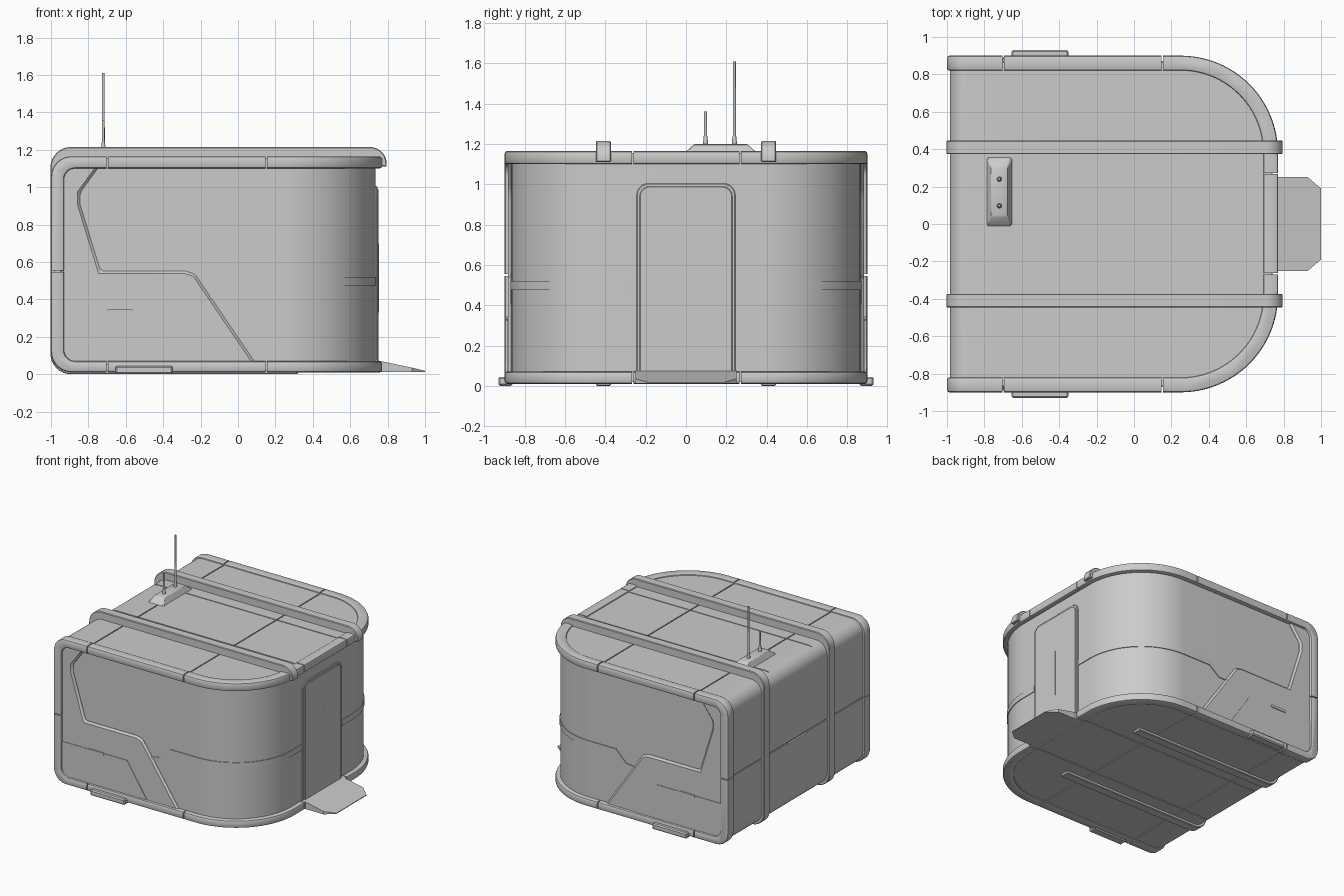
import bpy, bmesh
from math import pi, tan, sin, radians
from mathutils import Vector, Matrix

if "Cube" in bpy.data.objects:
    bpy.data.objects.remove(bpy.data.objects["Cube"])

# ---------- helpers ----------
def rounded(pts, n=8):
    """2D polygon from (a, b[, radius]) corners, filleted where a radius is given."""
    out = []
    for i, q in enumerate(pts):
        p = Vector(q[:2])
        if len(q) < 3:
            out.append(p)
            continue
        d1 = (Vector(pts[i - 1][:2]) - p).normalized()
        d2 = (Vector(pts[(i + 1) % len(pts)][:2]) - p).normalized()
        h, r = d1.angle(d2) / 2, q[2]
        c = p + (d1 + d2).normalized() * (r / sin(h))
        a, b = p + d1 * (r / tan(h)) - c, p + d2 * (r / tan(h)) - c
        sgn = 1 if a.x * b.y - a.y * b.x > 0 else -1
        for k in range(n + 1):
            out.append(c + Matrix.Rotation(sgn * (pi - 2 * h) * k / n, 2) @ a)
    return out

def make(name, bm):
    bmesh.ops.recalc_face_normals(bm, faces=bm.faces)
    me = bpy.data.meshes.new(name)
    bm.to_mesh(me)
    bm.free()
    ob = bpy.data.objects.new(name, me)
    bpy.context.collection.objects.link(ob)
    return ob

def prism(name, pts, axis, lo, hi):
    """Extrude a 2D polygon along an axis."""
    place = {'x': lambda p, t: (t, p[0], p[1]), 'y': lambda p, t: (p[0], t, p[1]),
             'z': lambda p, t: (p[0], p[1], t)}[axis]
    bm = bmesh.new()
    a = [bm.verts.new(place(p, lo)) for p in pts]
    b = [bm.verts.new(place(p, hi)) for p in pts]
    bm.faces.new(a)
    bm.faces.new(b)
    for i in range(len(a)):
        j = (i + 1) % len(a)
        bm.faces.new((a[i], a[j], b[j], b[i]))
    return make(name, bm)

def box(name, x0, x1, y0, y1, z0, z1):
    return prism(name, [(x0, y0), (x1, y0), (x1, y1), (x0, y1)], 'z', z0, z1)

def apply_mod(ob, mod):
    bpy.context.view_layer.objects.active = ob
    bpy.ops.object.modifier_apply(modifier=mod.name)

def boolean(ob, cutter, op='DIFFERENCE'):
    m = ob.modifiers.new("cut", 'BOOLEAN')
    m.operation, m.solver, m.object = op, 'EXACT', cutter
    apply_mod(ob, m)
    bpy.data.objects.remove(cutter)

def bevel(ob, w, seg=2):
    m = ob.modifiers.new("bevel", 'BEVEL')
    m.width, m.segments, m.limit_method, m.angle_limit = w, seg, 'ANGLE', radians(35)
    apply_mod(ob, m)
    return ob

def plan(inset, back=-1.3):
    """Floor plan: straight back, two big rounded front corners."""
    f, h, r = 0.77 - inset, 0.9 - inset, 0.52 - inset
    return rounded([(back, -h), (f, -h, r), (f, h, r), (back, h)], 24)

def side_profile(x0, z0, z1, r):
    return rounded([(1.3, z0), (1.3, z1), (x0, z1, r), (x0, z0, r)], 10)

# ---------- main body: recessed walls, roof, floor and back ----------
body = prism("cabin_body", side_profile(-0.985, 0.02, 1.155, 0.1), 'y', -1.2, 1.2)
boolean(body, prism("c", plan(0.035), 'z', -0.3, 1.5), 'INTERSECT')
W = 0.004
for x in (-0.7, 0.15):
    boolean(body, box("c", x - W, x + W, -0.825, 0.825, 1.147, 1.3))
    boolean(body, box("c", x - W, x + W, -0.825, 0.825, -0.1, 0.028))
for y in (-0.265, 0.27):
    boolean(body, box("c", -1.2, 0.7, y - W, y + W, 1.147, 1.3))
    boolean(body, box("c", -1.2, 0.7, y - W, y + W, -0.1, 0.028))
boolean(body, box("c", -1.2, -0.977, -0.825, 0.825, 0.55 - W, 0.55 + W))
boolean(body, box("c", -1.2, -0.97, -0.12, 0.12, 0.535, 0.55))

# ---------- outer rim frame running round both side openings ----------
rim = prism("rim_frame", side_profile(-1.0, 0.01, 1.165, 0.11), 'y', -1.2, 1.2)
boolean(rim, prism("c", plan(0.0), 'z', -0.3, 1.5), 'INTERSECT')
boolean(rim, prism("c", plan(0.08, -1.4), 'z', -0.4, 1.6))
boolean(rim, prism("c", side_profile(-0.93, 0.07, 1.10, 0.06), 'y', -1.5, 1.5))
bevel(rim, 0.013)
for x in (-0.7, 0.15):
    boolean(rim, box("c", x - W, x + W, -1, 1, -0.1, 1.3))
for y in (-0.265, 0.27):
    boolean(rim, box("c", 0.6, 1, y - W, y + W, -0.1, 1.3))
boolean(rim, box("c", -1.2, -0.8, -1, 1, 0.55 - W, 0.55 + W))

# ---------- straps over roof, back and floor ----------
strap = rounded([(0.795, 1.11), (0.795, 1.215, 0.09), (-1.003, 1.215, 0.11), (-1.003, 0.0, 0.11),
                 (0.32, 0.0), (0.32, 0.03), (-0.965, 0.03, 0.09), (-0.965, 1.15, 0.09),
                 (0.765, 1.15), (0.765, 1.11)])
for s, n in ((-1, "front"), (1, "rear")):
    bevel(prism("strap_" + n, strap, 'y', s * 0.41 - 0.037, s * 0.41 + 0.037), 0.005, 1)

# ---------- side armour panels, vents, bands and feet ----------
armour = [(-0.95, 1.12), (-0.735, 1.12), (-0.845, 0.97), (-0.845, 0.91), (-0.735, 0.552),
          (-0.28, 0.552, 0.05), (-0.23, 0.535, 0.03), (0.1, 0.05), (-0.95, 0.05)]
lower = [(-0.95, 0.34), (-0.36, 0.34), (-0.17, 0.05), (-0.95, 0.05)]
for s, n in ((-1, "front"), (1, "rear")):
    def sided(name, pts, y0, y1):
        return prism(name + "_" + n, pts, 'y', min(s * y0, s * y1), max(s * y0, s * y1))
    panel = sided("side_panel", rounded(armour, 4), 0.84, 0.882)
    bevel(panel, 0.014, 1)
    low = sided("lower_panel", lower, 0.86, 0.886)
    slot = rounded([(-0.7, 0.325, 0.008), (-0.56, 0.325, 0.008), (-0.56, 0.345, 0.008),
                    (-0.7, 0.345, 0.008)], 3)
    sided("vent_slot", slot, 0.87, 0.892)
    foot = sided("side_foot", [(-0.655, 0.0), (-0.35, 0.0), (-0.35, 0.045), (-0.655, 0.045)], 0.86, 0.93)
    bevel(foot, 0.008, 1)

    # trim band that steps up and wraps round the wall to the door
    def rail(inset):
        h = 0.9 - inset
        pts = [(-0.2, h, 0.405, 0.415), (-0.08, h, 0.405, 0.43), (0.01, h, 0.475, 0.52)]
        curve = [p for p in plan(inset) if p.y > 0 and p.x > 0][::-1]
        pts += [(p.x, p.y, 0.475, 0.52) for p in curve]
        return pts + [(0.77 - inset, 0.25, 0.475, 0.52)]
    bm = bmesh.new()
    rings = []
    for a, b in zip(rail(0.045), rail(0.029)):
        rings.append([bm.verts.new((p[0], s * p[1], z)) for p, z in
                      ((a, a[2]), (a, a[3]), (b, b[3]), (b, b[2]))])
    for r, q in zip(rings, rings[1:]):
        for i in range(4):
            j = (i + 1) % 4
            bm.faces.new((r[i], r[j], q[j], q[i]))
    bm.faces.new(rings[0])
    bm.faces.new(rings[-1])
    make("trim_band_" + n, bm)

# ---------- door and ramp ----------
def door_shape(w, top, r):
    return rounded([(-w, 0.05), (w, 0.05), (w, top, r), (-w, top, r)])
bevel(prism("door_frame", door_shape(0.245, 1.005, 0.06), 'x', 0.70, 0.745), 0.004, 1)
bevel(prism("door", door_shape(0.23, 0.99, 0.05), 'x', 0.70, 0.752), 0.004, 1)
box("door_slit", 0.74, 0.754, -0.004, 0.004, 0.33, 0.7)
ramp = prism("ramp", [(0.74, -0.25), (0.93, -0.25), (1.0, -0.19), (1.0, 0.19), (0.93, 0.25), (0.74, 0.25)],
             'z', 0.012, 0.08)
for v in ramp.data.vertices:
    if v.co.z > 0.05:
        v.co.z = 0.075 - max(0, v.co.x - 0.77) * 0.25

# ---------- antenna mount and antennas ----------
mount = box("antenna_mount", -0.79, -0.65, -0.015, 0.36, 1.15, 1.2)
for v in mount.data.vertices:
    if v.co.z > 1.18:
        v.co.x = -0.72 + (v.co.x + 0.72) * 0.6
        v.co.y = 0.172 + (v.co.y - 0.172) * 0.7
bevel(mount, 0.006, 1)

def rod(name, y, z0, z1, r0, r1):
    bm = bmesh.new()
    bmesh.ops.create_cone(bm, cap_ends=True, segments=14, radius1=r0, radius2=r1, depth=z1 - z0,
                          matrix=Matrix.Translation((-0.72, y, (z0 + z1) / 2)))
    make(name, bm)
for n, y, top in (("tall", 0.24, 1.61), ("short", 0.097, 1.36)):
    rod("antenna_base_" + n, y, 1.19, 1.24, 0.014, 0.009)
    rod("antenna_" + n, y, 1.23, top, 0.008, 0.007)

# ---------- shading ----------
for ob in bpy.context.scene.objects:
    ob.select_set(True)
    bpy.context.view_layer.objects.active = ob
bpy.ops.object.shade_smooth_by_angle(angle=radians(30))
